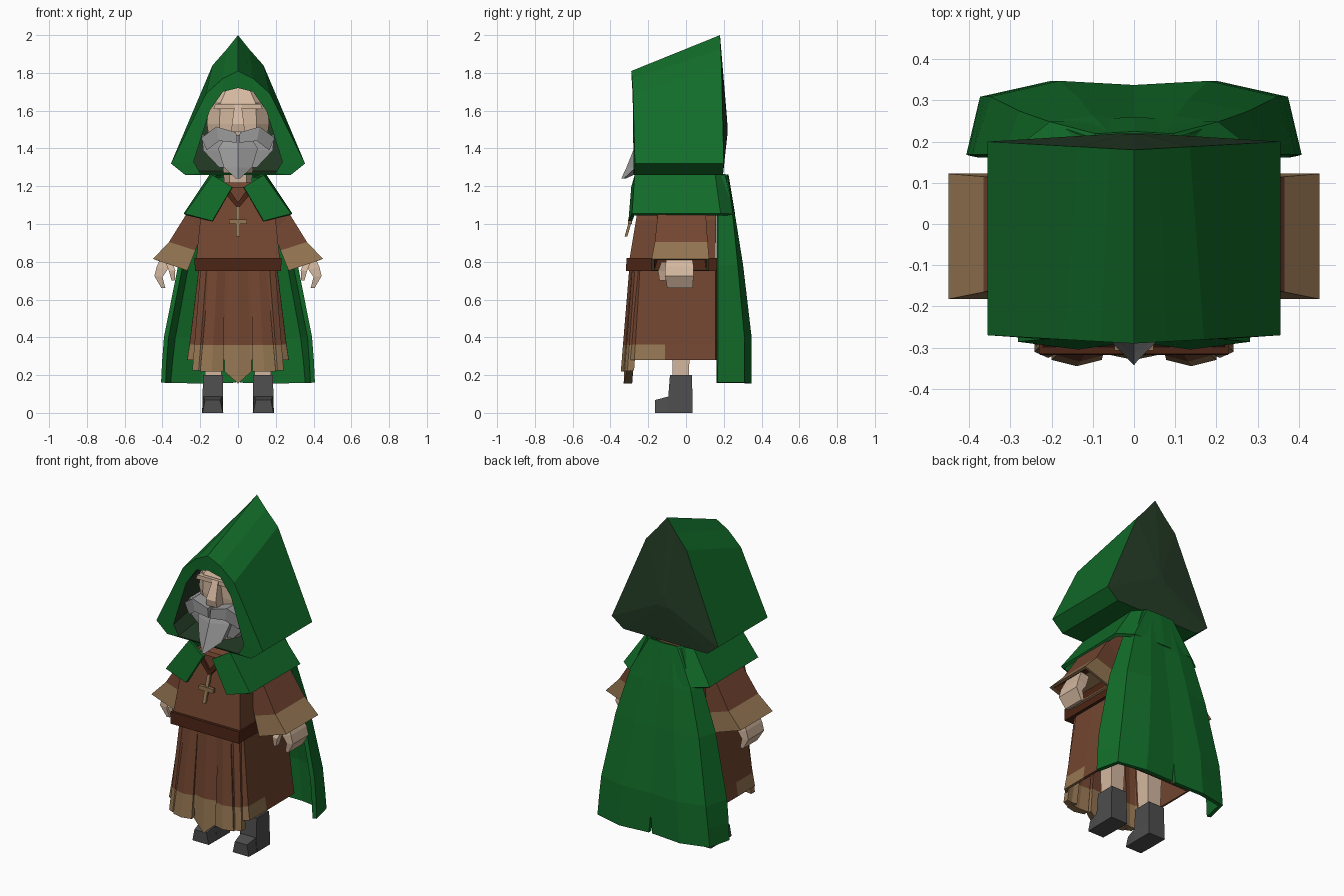
import bpy, bmesh
from mathutils import Vector

if "Cube" in bpy.data.objects:
    bpy.data.objects.remove(bpy.data.objects["Cube"])


def material(name, r, g, b):
    m = bpy.data.materials.new(name)
    m.use_nodes = True
    m.diffuse_color = (r, g, b, 1)
    m.node_tree.nodes["Principled BSDF"].inputs["Base Color"].default_value = (r, g, b, 1)
    return m


GREEN = material("cloak green", .006, .15, .022)
DARK = material("hood lining dark green", .018, .045, .019)
BROWN = material("robe brown", .17, .06, .03)
TAN = material("trim tan", .3, .18, .085)
BELT = material("leather dark brown", .07, .018, .007)
SKIN = material("skin", .66, .48, .35)
GREY = material("beard grey", .33, .33, .335)
BOOT = material("boot charcoal", .075, .075, .075)


def loft(name, rings, mats, rule=None, closed=True, caps=(True, True), mirror=False, solid=0):
    """Skin a row of rings; rule maps a face centre to a material index."""
    bm = bmesh.new()
    loops = [[bm.verts.new(p) for p in ring] for ring in rings]
    n = len(loops[0])
    for a, b in zip(loops, loops[1:]):
        for i in range(n if closed else n - 1):
            j = (i + 1) % n
            bm.faces.new((a[i], a[j], b[j], b[i]))
    if closed:
        for use, loop in zip(caps, (loops[0], loops[-1])):
            if use:
                bm.faces.new(loop)
    bmesh.ops.recalc_face_normals(bm, faces=bm.faces)
    if rule:
        for f in bm.faces:
            f.material_index = rule(f.calc_center_median())
    me = bpy.data.meshes.new(name)
    bm.to_mesh(me)
    bm.free()
    for m in mats if isinstance(mats, list) else [mats]:
        me.materials.append(m)
    ob = bpy.data.objects.new(name, me)
    bpy.context.collection.objects.link(ob)
    if mirror:
        mod = ob.modifiers.new("mirror", "MIRROR")
        mod.merge_threshold = .002
    if solid:
        mod = ob.modifiers.new("thickness", "SOLIDIFY")
        mod.thickness = solid
        mod.offset = 0
    return ob


def rect(z, x0, x1, y0, y1):
    return [(x0, y0, z), (x1, y0, z), (x1, y1, z), (x0, y1, z)]


def slab(x0, z0, x1, z1, y0, y1):
    """Ring crossing a limb between two points of the front plane."""
    return [(x0, y0, z0), (x1, y0, z1), (x1, y1, z1), (x0, y1, z0)]


def plate(name, outline, y0, y1, mat, mirror=False):
    """Front-plane outline of (x, z) given depth."""
    return loft(name, [[(x, y, z) for x, z in outline] for y in (y0, y1)], mat, mirror=mirror)


def full(half, y_top, y_side):
    """Mirror a half outline of (x, z) into a hood ring, y easing from crown to hem."""
    pts = half + [(-x, z) for x, z in reversed(half[1:])]
    return [(x, y_top + (y_side - y_top) * abs(x) / .355, z) for x, z in pts]


# Hood: front rim, outer shell, lining and dark back panel
outer_front = full([(0, 1.81), (.08, 1.77), (.17, 1.69), (.355, 1.32), (.28, 1.26)], -.29, -.27)
outer_back = full([(0, 2), (.06, 1.925), (.135, 1.84), (.355, 1.32), (.28, 1.26)], .18, .2)
inner_front = full([(0, 1.72), (.08, 1.7), (.15, 1.6), (.235, 1.33), (.2, 1.27)], -.285, -.275)
inner_back = full([(0, 1.9), (.06, 1.84), (.13, 1.76), (.31, 1.33), (.25, 1.28)], .14, .15)
loft("hood", [outer_back, outer_front, inner_front], GREEN, caps=(False, False))
loft("hood_lining", [inner_front, inner_back], DARK, caps=(False, True))
bulge = [Vector(p).lerp(Vector((0, .222, 1.5)), .9) for p in outer_back]
loft("hood_back", [outer_back, bulge], DARK, caps=(False, True))

# Shoulder mantle with two front flaps
loft("mantle", [
    [(.03, -.28, 1.195), (.13, -.265, 1.255), (.14, .15, 1.26), (.09, .21, 1.26), (0, .215, 1.26)],
    [(.135, -.295, 1.015), (.275, -.28, 1.05), (.28, .18, 1.05), (.2, .24, 1.05), (0, .25, 1.05)],
], GREEN, closed=False, mirror=True, solid=.02)

# Long cape, slit at the hem
loft("cape", [
    [(.13, .15, 1.25), (.11, .2, 1.25), (.06, .21, 1.25), (0, .21, 1.25)],
    [(.22, .165, 1.03), (.2, .24, 1.03), (.1, .25, 1.03), (0, .245, 1.03)],
    [(.305, .165, .78), (.27, .265, .78), (.13, .29, .78), (0, .28, .78)],
    [(.38, .165, .4), (.34, .3, .4), (.18, .335, .4), (0, .325, .4)],
    [(.39, .165, .27), (.355, .3, .27), (.19, .335, .27), (0, .325, .27)],
    [(.395, .165, .16), (.365, .3, .16), (.2, .335, .155), (.012, .325, .16)],
], GREEN, closed=False, mirror=True, solid=.025)

# Robe torso, collar and belt
loft("robe_torso", [
    rect(.78, -.225, .225, -.305, .155),
    rect(1.02, -.2, .2, -.265, .16),
    rect(1.16, -.15, .15, -.24, .16),
    rect(1.22, -.08, .08, -.2, .14),
], BROWN)
loft("belt", [rect(.75, -.228, .228, -.318, .162), rect(.82, -.23, .23, -.315, .162)], BELT)
plate("collar", [(0, 1.08), (.075, 1.17), (.06, 1.2), (0, 1.115)], -.275, -.23, BELT, mirror=True)
plate("collar_inset", [(0, 1.11), (.06, 1.195), (-.06, 1.195)], -.262, -.2, BROWN)

# Cross pendant
loft("pendant_upright", [rect(.935, -.01, .01, -.325, -.31), rect(1.09, -.01, .01, -.28, -.265)], TAN)
plate("pendant_bar", [(-.047, 1), (.047, 1), (.047, 1.025), (-.047, 1.025)], -.307, -.287, TAN)

# Wide sleeves: tan cuff and dark hollow
loft("sleeve", [
    slab(.1, 1.02, .12, 1.21, -.16, .11),
    slab(.19, .96, .275, 1.05, -.15, .105),
    slab(.225, .86, .365, .905, -.165, .115),
    slab(.268, .753, .45, .815, -.182, .122),
    slab(.282, .758, .436, .81, -.168, .108),
    slab(.262, .82, .38, .86, -.15, .1),
], [BROWN, TAN, BELT], lambda c: 0 if c.z > .89 or c.x < .24 else 1, mirror=True)
loft("sleeve_hollow", [
    slab(.284, .762, .434, .812, -.166, .106),
    slab(.264, .825, .378, .858, -.148, .098),
], BELT, caps=(False, True), mirror=True)

# Hands: cupped palm and thumb
loft("hand", [
    slab(.345, .83, .4, .84, -.1, .03),
    slab(.375, .755, .43, .775, -.11, .04),
    slab(.4, .72, .443, .725, -.11, .04),
    slab(.385, .662, .405, .66, -.1, .035),
], SKIN, mirror=True)
loft("thumb", [
    slab(.35, .8, .385, .8, -.13, -.08),
    slab(.332, .755, .365, .75, -.148, -.105),
    slab(.335, .7, .352, .7, -.14, -.11),
], SKIN, mirror=True)


# Skirt shell with trim toward the front hem
def skirt_ring(z, w, front):
    return [(0, front, z), (w * .8, front, z), (w, front + .035, z),
            (w, -.11, z), (w, .15, z), (0, .155, z)]


loft("skirt", [skirt_ring(.77, .2, -.275), skirt_ring(.36, .25, -.3), skirt_ring(.28, .262, -.305)],
     [BROWN, TAN], lambda c: int(c.z < .35 and c.y < -.1), closed=False, mirror=True, solid=.015)


# Pleated front panels with a tan hem
def pleat(name, x_top, x_low, y_top, y_low, hem, peak, mirror):
    rings = []
    for t in (0, .75, 1):
        z = .77 + (.36 - .77) * t / .75 if t < 1 else hem
        a, b = [p + (q - p) * t for p, q in zip(x_top, x_low)]
        y = y_top + (y_low - y_top) * t
        mid = (a + b) / 2
        drop = peak if t == 1 else 0
        rings.append([(a, y + .015, z), (mid, y, z - drop), (b, y + .015, z),
                      (b, y + .05, z), (mid, y + .045, z - drop), (a, y + .05, z)])
    loft(name, rings, [BROWN, TAN], lambda c: int(c.z < .35), mirror=mirror)


pleat("skirt_front_panel", (-.06, .06), (-.072, .072), -.295, -.33, .22, .065, False)
pleat("skirt_side_panel", (.068, .15), (.078, .2), -.3, -.345, .22, 0, True)
pleat("skirt_corner_panel", (.135, .198), (.175, .242), -.285, -.325, .225, 0, True)

# Legs and boots
loft("leg", [rect(.19, .088, .175, -.07, .015), rect(.5, .08, .18, -.08, .025)], SKIN, mirror=True)
loft("boot_shaft", [
    rect(0, .078, .19, -.09, .035),
    rect(.07, .08, .188, -.095, .034),
    rect(.2, .08, .185, -.085, .032),
], BOOT, mirror=True)
loft("boot_toe", [
    [(x, -.08, z) for x, z in ((.078, 0), (.19, 0), (.186, .09), (.082, .09))],
    [(x, -.165, z) for x, z in ((.08, 0), (.188, 0), (.175, .068), (.095, .068))],
], BOOT, mirror=True)


# Head, brow and nose
def skull(z, w, front, back):
    return [(-w * .6, front, z), (w * .6, front, z), (w, front + .06, z),
            (w, back, z), (-w, back, z), (-w, front + .06, z)]


loft("head", [skull(1.18, .07, -.16, .08), skull(1.3, .08, -.17, .09), skull(1.36, .14, -.18, .1),
              skull(1.53, .165, -.195, .1), skull(1.64, .155, -.195, .1),
              skull(1.73, .09, -.15, .08)], SKIN)
plate("brow", [(-.13, 1.61), (.13, 1.61), (.12, 1.635), (-.12, 1.635)], -.215, -.18, SKIN)
loft("nose", [rect(1.49, -.036, .036, -.25, -.18), rect(1.53, -.032, .032, -.258, -.18),
              rect(1.635, -.018, .018, -.215, -.18)], SKIN)

# Whiskers, pointed beard and moustache
loft("whiskers", [rect(1.3, -.1, .1, -.19, -.06), rect(1.39, -.185, .185, -.2, -.06),
                  rect(1.47, -.19, .19, -.2, -.06)], GREY)
loft("beard", [
    [(x, y, 1.47) for x, y in ((-.06, -.22), (0, -.245), (.06, -.22), (.06, -.15), (-.06, -.15))],
    [(x, y, 1.4) for x, y in ((-.105, -.23), (0, -.275), (.105, -.23), (.1, -.15), (-.1, -.15))],
    [(x, y, 1.3) for x, y in ((-.075, -.265), (0, -.315), (.075, -.265), (.06, -.19), (-.06, -.19))],
    [(x, y, 1.24) for x, y in ((-.01, -.33), (0, -.343), (.01, -.33), (.01, -.32), (-.01, -.32))],
], GREY)
loft("moustache", [
    slab(.005, 1.43, .01, 1.485, -.275, -.2),
    slab(.1, 1.44, .115, 1.515, -.27, -.19),
    slab(.165, 1.39, .195, 1.455, -.23, -.16),
], GREY, mirror=True)
